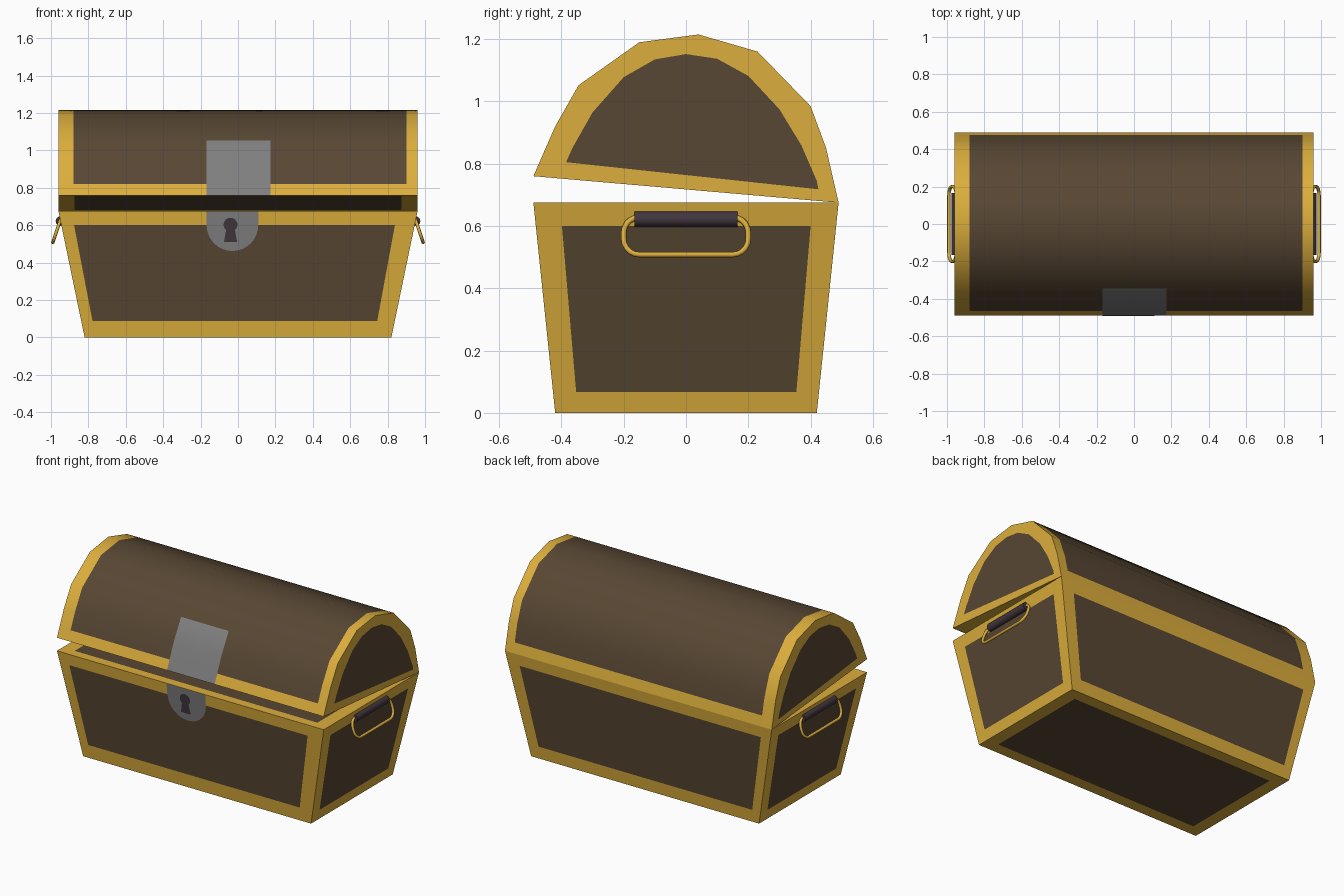
import bpy, bmesh, math
from mathutils import Vector

if "Cube" in bpy.data.objects:
    bpy.data.objects.remove(bpy.data.objects["Cube"])


def material(name, r, g, b):
    m = bpy.data.materials.new(name)
    lin = [((c / 255 + 0.055) / 1.055) ** 2.4 for c in (r, g, b)]
    m.diffuse_color = (*lin, 1)
    m.use_nodes = True
    m.node_tree.nodes["Principled BSDF"].inputs["Base Color"].default_value = m.diffuse_color
    return m


GOLD, WOOD, STEEL, DARK = 0, 1, 2, 3
MATS = [material("gold trim", 220, 174, 60), material("brown wood", 88, 71, 51),
        material("grey steel", 127, 127, 127), material("dark iron", 66, 54, 62)]


def face(bm, pts, mat):
    f = bm.faces.new([bm.verts.new(p) for p in pts])
    f.material_index = mat


def framed(bm, a, b, c, d, u0, u1, v0, v1):
    """Quad a-b (low edge), d-c (high edge) with a gold frame round a wood panel."""
    a, b, c, d = map(Vector, (a, b, c, d))

    def at(u, v):
        return a.lerp(b, u).lerp(d.lerp(c, u), v)
    outer = [a, b, c, d]
    inner = [at(u0, v0), at(u1, v0), at(u1, v1), at(u0, v1)]
    for i in range(4):
        j = (i + 1) % 4
        face(bm, [outer[i], outer[j], inner[j], inner[i]], GOLD)
    face(bm, inner, WOOD)


def finish(bm, name, centre, smooth=False):
    """Weld, turn all faces away from the centre and make the object."""
    bmesh.ops.remove_doubles(bm, verts=bm.verts, dist=1e-5)
    bm.normal_update()
    for f in bm.faces:
        if f.normal.dot(f.calc_center_median() - Vector(centre)) < 0:
            f.normal_flip()
    me = bpy.data.meshes.new(name)
    bm.to_mesh(me)
    bm.free()
    for m in MATS:
        me.materials.append(m)
    ob = bpy.data.objects.new(name, me)
    bpy.context.collection.objects.link(ob)
    if smooth:
        bpy.ops.object.select_all(action='DESELECT')
        ob.select_set(True)
        bpy.context.view_layer.objects.active = ob
        bpy.ops.object.shade_smooth_by_angle(angle=math.radians(45))
    return ob


# chest body: tapered box with framed panels
BX, BY, TX, TY, H = 0.82, 0.42, 0.96, 0.49, 0.675
bm = bmesh.new()
for s, u0, u1, v0, v1 in ((-1, .036, .944, .13, .89), (1, .036, .955, .12, .89)):
    framed(bm, (-BX, s * BY, 0), (BX, s * BY, 0), (TX, s * TY, H), (-TX, s * TY, H), u0, u1, v0, v1)
for s in (-1, 1):
    framed(bm, (s * BX, -BY, 0), (s * BX, BY, 0), (s * TX, TY, H), (s * TX, -TY, H), .087, .915, .10, .89)
framed(bm, (-BX, -BY, 0), (BX, -BY, 0), (BX, BY, 0), (-BX, BY, 0), .05, .95, .09, .91)
framed(bm, (-TX, -TY, H), (TX, -TY, H), (TX, TY, H), (-TX, TY, H), .045, .955, .06, .94)
finish(bm, "chest_body", (0, 0, 0.35))

# lid: arched profile swept across, coloured by column and row
prof = [(-.49, .76), (-.464, .82), (-.42, .92), (-.345, 1.052), (-.15, 1.19), (.04, 1.215),
        (.23, 1.16), (.40, .985), (.45, .85), (.475, .74), (.49, .675)]
cols = [-.96, -.88, -.168, .175, .90, .96]
bm = bmesh.new()
for i in range(len(cols) - 1):
    for j in range(len(prof) - 1):
        mat = WOOD
        if i in (0, 4) or j in (0, len(prof) - 2):
            mat = GOLD
        if i == 2 and j < 3:
            mat = STEEL                      # upper lock plate
        (y0, z0), (y1, z1) = prof[j], prof[j + 1]
        face(bm, [(cols[i], y0, z0), (cols[i + 1], y0, z0),
                  (cols[i + 1], y1, z1), (cols[i], y1, z1)], mat)
for s in (-1, 1):
    face(bm, [(s * TX, y, z) for y, z in prof], GOLD)
framed(bm, (-TX, -.49, .76), (TX, -.49, .76), (TX, .49, .675), (-TX, .49, .675), .045, .955, .04, .91)
finish(bm, "lid", (0, 0, 0.9), smooth=True)

# wood panels on the lid ends
arch = [(-.385, .805), (-.365, .85), (-.30, .965), (-.2, 1.078), (-.1, 1.135), (0, 1.152), (.1, 1.137),
        (.2, 1.082), (.3, .975), (.37, .86), (.42, .745), (.425, .718)]
bm = bmesh.new()
for s in (-1, 1):
    face(bm, [(s * (TX + .003), y, z) for y, z in arch], WOOD)
finish(bm, "lid_end_panels", (0, 0, 0.9))


def on_front(x, z, off):
    return (x, -(BY + (TY - BY) * z / H) - off, z)


# lower lock plate with rounded bottom
pts = [(-.17, .674), (.11, .674)]
pts += [(-.03 + .138 * math.cos(t), .60 - .138 * math.sin(t))
        for t in [math.pi * k / 16 for k in range(17)]]
bm = bmesh.new()
face(bm, [on_front(x, z, .003) for x, z in pts], STEEL)
finish(bm, "lock_plate", (0, 0, .35))

# keyhole: round top and flared foot
pts = [(-.04 + .037 * math.cos(t), .603 + .037 * math.sin(t))
       for t in [math.radians(-50 + 280 * k / 14) for k in range(15)]]
pts += [(-.075, .51), (-.005, .51)]
bm = bmesh.new()
face(bm, [on_front(x, z, .006) for x, z in pts], DARK)
finish(bm, "keyhole", (0, 0, .35))

# handles: iron bar and hanging gold ring on both ends
for s, side in ((-1, "left"), (1, "right")):
    bpy.ops.mesh.primitive_cylinder_add(vertices=16, radius=.025, depth=.33,
                                        location=(s * .95, 0, .622), rotation=(math.pi / 2, 0, 0))
    bar = bpy.context.object
    bar.name = side + "_handle_bar"
    bar.data.materials.append(MATS[DARK])
    bpy.ops.object.shade_smooth_by_angle(angle=math.radians(40))

    ring = []
    hw, lo, hi, r = .20, .508, .628, .05
    for cy, cz, a0 in ((hw - r, hi - r, 0), (-hw + r, hi - r, 90), (-hw + r, lo + r, 180), (hw - r, lo + r, 270)):
        for k in range(6):
            t = math.radians(a0 + 18 * k)
            y, z = cy + r * math.cos(t), cz + r * math.sin(t)
            ring.append((s * (.95 + .04 * (hi - z) / (hi - lo)), y, z))
    cu = bpy.data.curves.new(side + "_handle_ring", 'CURVE')
    cu.dimensions = '3D'
    cu.bevel_depth = .009
    cu.bevel_resolution = 2
    sp = cu.splines.new('POLY')
    sp.points.add(len(ring) - 1)
    for p, q in zip(sp.points, ring):
        p.co = (*q, 1)
    sp.use_cyclic_u = True
    cu.materials.append(MATS[GOLD])
    bpy.context.collection.objects.link(bpy.data.objects.new(side + "_handle_ring", cu))
